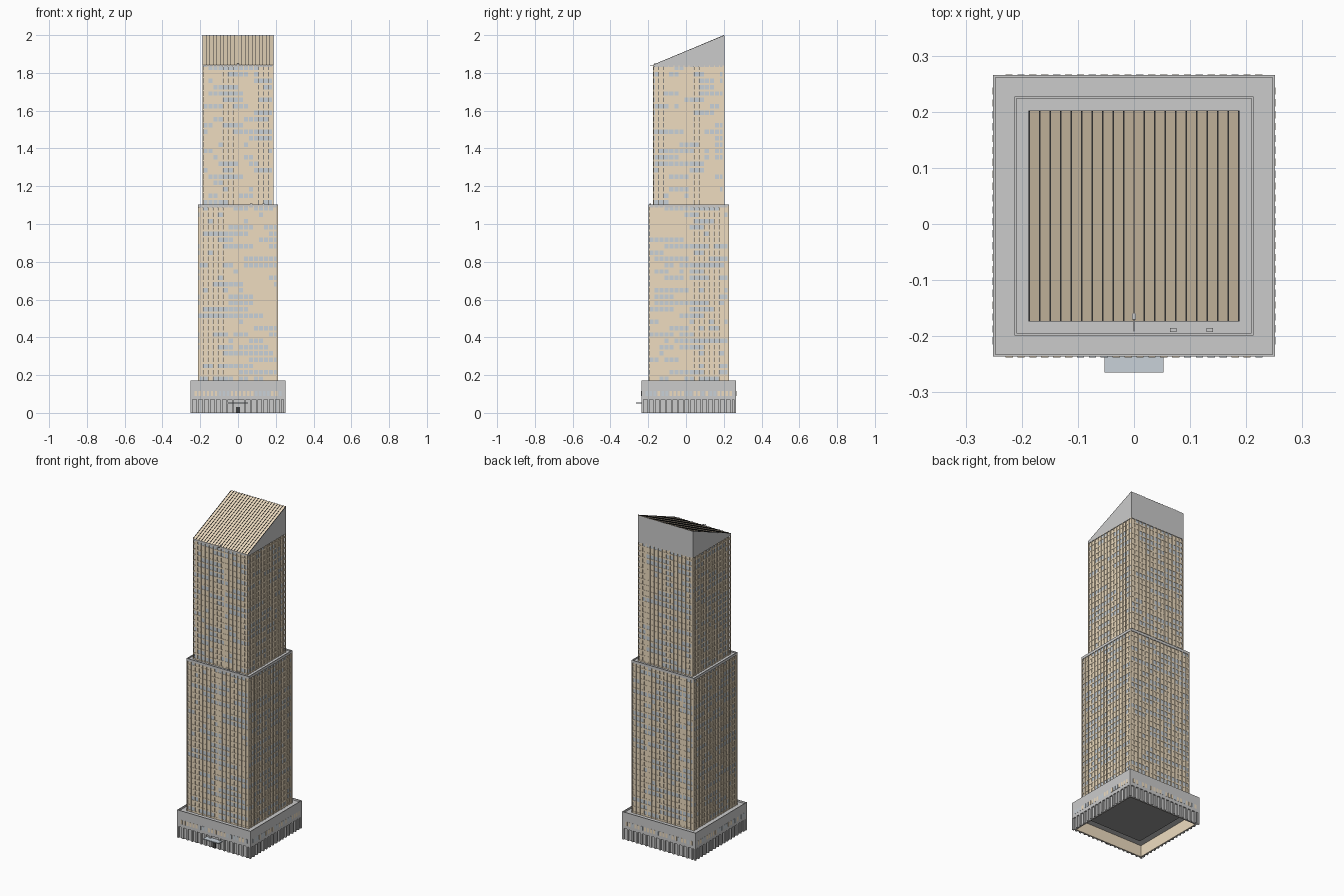
import bpy, bmesh, random
from mathutils import Matrix, Vector
from math import pi

if "Cube" in bpy.data.objects:
    bpy.data.objects.remove(bpy.data.objects["Cube"])

random.seed(4)
CY = 0.0145                      # plan centre of the tower in y
POD, LOW, UP = 0.251, 0.213, 0.188   # half widths
Z_POD, Z_LOW, Z_UP, Z_TOP = 0.168, 1.10, 1.838, 2.0


def material(name, rgb):
    m = bpy.data.materials.new(name)
    m.diffuse_color = (*rgb, 1)
    m.use_nodes = True
    m.node_tree.nodes["Principled BSDF"].inputs["Base Color"].default_value = m.diffuse_color
    return m


TAN = material("warm_panel", (0.86, 0.72, 0.53))
BLUE = material("blue_glass", (0.58, 0.64, 0.69))
DARK = material("dark_metal", (0.05, 0.05, 0.05))
SLATE = material("slate", (0.3, 0.3, 0.3))


class Part:
    """Collects boxes into one named object."""

    def __init__(self, name, mat=None):
        self.name, self.mat, self.bm = name, mat, bmesh.new()

    def box(self, lo, hi, turn=0):
        size = [h - l for l, h in zip(lo, hi)]
        mid = [(h + l) / 2 for l, h in zip(lo, hi)]
        m = Matrix.Translation((0, CY, 0)) @ Matrix.Rotation(turn * pi / 2, 4, 'Z')
        m = m @ Matrix.Translation(mid) @ Matrix.Diagonal((*size, 1))
        bmesh.ops.create_cube(self.bm, size=1, matrix=m)

    def ring(self, half, thick, z0, z1):
        for k in range(4):
            self.box((-half, -half, z0), (half - thick, -half + thick, z1), k)

    def prism(self, profile, x0, x1):
        # profile is (y, z) relative to the plan centre
        a = [self.bm.verts.new((x0, y + CY, z)) for y, z in profile]
        f = self.bm.faces.new(a)
        r = bmesh.ops.extrude_face_region(self.bm, geom=[f])
        vs = [v for v in r['geom'] if isinstance(v, bmesh.types.BMVert)]
        bmesh.ops.translate(self.bm, verts=vs, vec=Vector((x1 - x0, 0, 0)))

    def done(self):
        bmesh.ops.recalc_face_normals(self.bm, faces=self.bm.faces)
        me = bpy.data.meshes.new(self.name)
        self.bm.to_mesh(me)
        self.bm.free()
        if self.mat:
            me.materials.append(self.mat)
        ob = bpy.data.objects.new(self.name, me)
        bpy.context.collection.objects.link(ob)


def shaft(name, half, z0, z1, bays, floors):
    body = half - 0.008
    core = Part(name + "_core")
    core.box((-body, -body, z0), (body, body, z1 - 0.004))
    core.done()
    bands = Part(name + "_floor_bands", TAN)
    fins = Part(name + "_fins", TAN)
    warm = Part(name + "_lit_windows", TAN)
    cool = Part(name + "_glass_windows", BLUE)
    fh, bw = (z1 - z0) / floors, 2 * half / bays
    for i in range(floors):
        z = z0 + i * fh
        bands.ring(half - 0.003, 0.006, z, z + fh * 0.3)
        for k in range(4):
            grey = False
            for j in range(bays):
                # windows change tone in short runs
                if random.random() < 0.45:
                    grey = random.random() < 0.45
                x = -half + j * bw
                x0, x1 = max(x, -body), min(x + bw, body)
                (cool if grey else warm).box((x0 + .001, -half + .0045, z + fh * .3),
                                             (x1 - .001, -body + .001, z + fh), k)
    for k in range(4):
        for j in range(bays):
            x = -half + j * bw
            fins.box((x, -half, z0), (x + 0.004, -half + 0.008, z1), k)
    for p in (bands, fins, warm, cool):
        p.done()


# ground floor walls, columns and entrance
wall = Part("ground_wall")
wall.ring(POD - 0.008, 0.006, 0, 0.07)
wall.done()
liner = Part("lobby_lining", TAN)
liner.ring(POD - 0.014, 0.003, 0, 0.07)
liner.done()
cols = Part("ground_columns")
n = 16
for k in range(4):
    for j in range(n):
        x = -POD + 2 * POD * j / n
        if k == 0 and abs(x) < 0.02:
            continue
        cols.box((x, -POD, 0), (x + 0.011, -POD + 0.011, 0.07), k)
cols.done()
door = Part("entrance_door", DARK)
door.box((-0.01, -POD + 0.001, 0), (0.01, -POD + 0.01, 0.032))
door.done()
canopy = Part("entrance_canopy", BLUE)
canopy.box((-0.053, -0.2795, 0.05), (0.053, -POD + 0.008, 0.056))
canopy.done()

# podium block with parapet and window row
pod = Part("podium")
pod.box((-POD, -POD, 0.07), (POD, POD, Z_POD - 0.008))
pod.ring(POD, 0.004, Z_POD - 0.008, Z_POD + 0.003)
pod.done()
under = Part("lobby_ceiling", SLATE)
under.box((-0.19, -0.19, 0.063), (0.19, 0.19, 0.071))
under.done()
lit = Part("podium_lit_windows", TAN)
cool = Part("podium_glass_windows", BLUE)
for k in range(4):
    for j in range(22):
        x = -0.229 + j * 0.0212
        (lit if random.random() < 0.6 else cool).box(
            (x, -POD - 0.001, 0.09), (x + 0.013, -POD + 0.004, 0.115), k)
lit.done()
cool.done()

# two stacked shafts
shaft("lower_shaft", LOW, Z_POD - 0.008, Z_LOW - 0.006, 16, 28)
shaft("upper_shaft", UP, Z_LOW - 0.006, Z_UP, 14, 22)

# terrace with parapet and roof units
terrace = Part("terrace")
terrace.ring(LOW, LOW - UP + 0.009, Z_LOW - 0.012, Z_LOW - 0.004)
terrace.ring(LOW, 0.004, Z_LOW - 0.004, Z_LOW + 0.004)
terrace.done()
units = Part("terrace_units")
for x in (0.07, 0.135):
    units.box((x - 0.006, -0.207, Z_LOW - 0.004), (x + 0.006, -0.2, Z_LOW + 0.008))
units.done()

# sloped crown
crown = Part("crown")
zf = Z_UP + 0.003
crown.prism([(-UP, Z_UP - 0.008), (UP, Z_UP - 0.008), (UP, Z_TOP - 0.003), (-UP, zf)], -UP, UP)
crown.done()
roof = Part("roof_panels", TAN)
ribs = Part("roof_ribs", DARK)


def slope(lift0, lift1):
    e = UP - 0.001
    return [(-e, zf + lift0), (e, Z_TOP - 0.003 + lift0),
            (e, Z_TOP - 0.003 + lift1), (-e, zf + lift1)]


roof.prism(slope(-0.004, 0.0008), -UP + 0.001, UP - 0.001)
for j in range(21):
    x = -UP + 0.0015 + j * (2 * UP - 0.003) / 20
    ribs.prism(slope(-0.002, 0.003), x - 0.0013, x + 0.0013)
roof.done()
ribs.done()

# facade maintenance rig at the front eave
rig = Part("maintenance_rig")
rig.box((-0.004, -0.185, Z_UP), (0.004, -0.174, Z_UP + 0.012))
rig.box((-0.0012, -0.206, Z_UP + 0.002), (0.0012, -0.18, Z_UP + 0.005))
rig.done()
